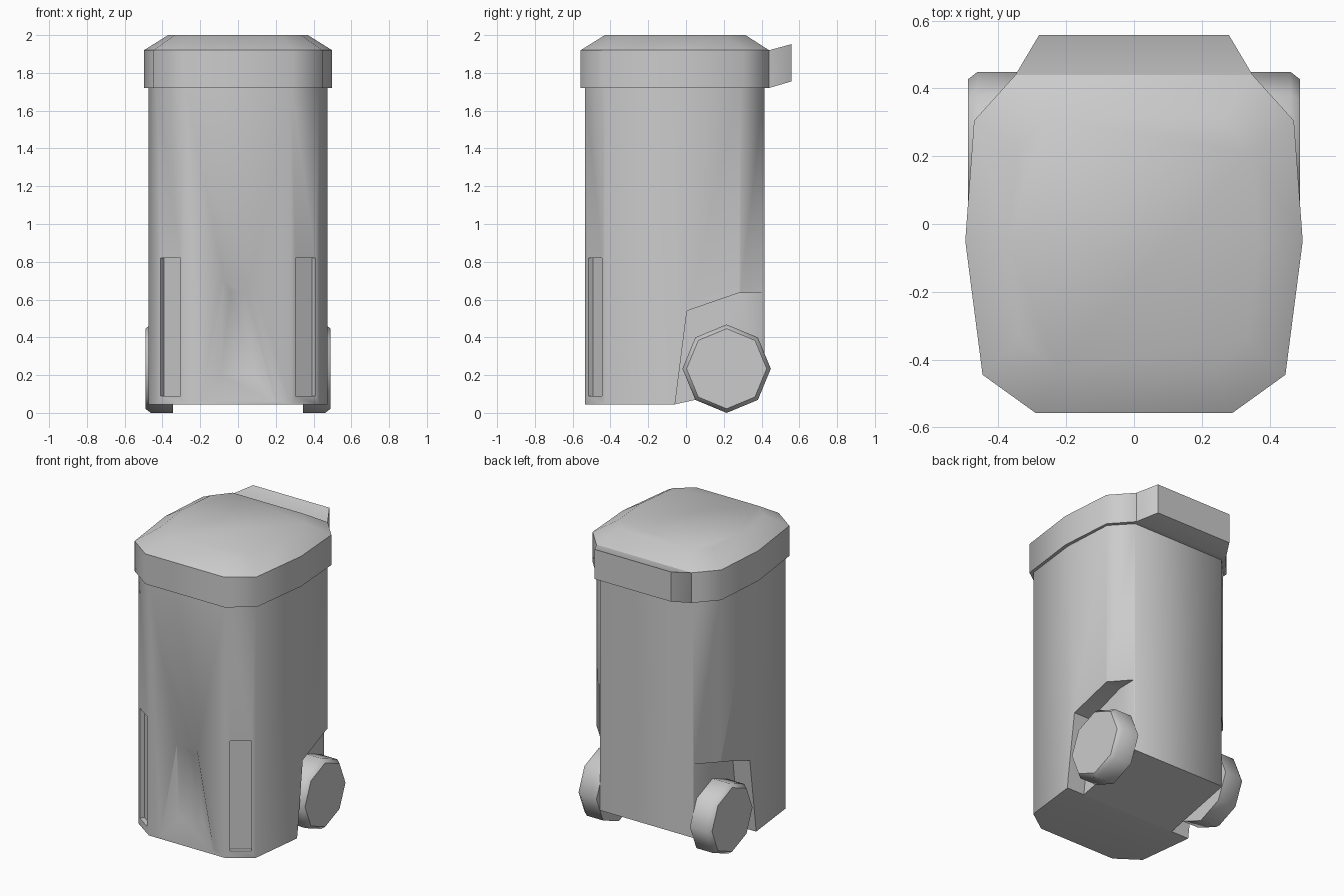
import bpy, bmesh, math
from mathutils import Vector

if "Cube" in bpy.data.objects:
    bpy.data.objects.remove(bpy.data.objects["Cube"])


def loft(name, rings):
    """Closed solid through rings of equal point count."""
    bm = bmesh.new()
    loops = [[bm.verts.new(p) for p in ring] for ring in rings]
    n = len(loops[0])
    for a, b in zip(loops, loops[1:]):
        for i in range(n):
            j = (i + 1) % n
            bm.faces.new((a[i], a[j], b[j], b[i]))
    bm.faces.new(loops[0])
    bm.faces.new(loops[-1])
    bmesh.ops.recalc_face_normals(bm, faces=bm.faces)
    mesh = bpy.data.meshes.new(name)
    bm.to_mesh(mesh)
    bm.free()
    ob = bpy.data.objects.new(name, mesh)
    bpy.context.collection.objects.link(ob)
    return ob


def mirrored(half, z):
    """Full plan outline from its right half."""
    pts = half + [(-x, y) for x, y in reversed(half)]
    return [(x, y, z) for x, y in pts]


def select(ob):
    bpy.ops.object.select_all(action='DESELECT')
    ob.select_set(True)
    bpy.context.view_layer.objects.active = ob


def cut(ob, cutter):
    cutter.hide_render = True
    m = ob.modifiers.new("cut", 'BOOLEAN')
    m.operation = 'DIFFERENCE'
    m.solver = 'EXACT'
    m.object = cutter
    select(ob)
    bpy.ops.object.modifier_apply(modifier=m.name)
    bpy.data.objects.remove(cutter)


def smooth(ob, deg):
    select(ob)
    bpy.ops.object.shade_smooth_by_angle(angle=math.radians(deg))


# Bin body
plan = [(.28, -.535), (.43, -.43), (.475, -.05), (.455, .29), (.34, .415)]
body = loft("bin_body", [mirrored(plan, .045), mirrored(plan, 1.74)])

# Underside rising towards the back
wedge = [(-.06, .045), (.6, .19), (.6, -.1), (-.06, -.1)]
cut(body, loft("underside_cutter", [[(x, y, z) for y, z in wedge] for x in (-.6, .6)]))

for s in (-1, 1):
    # Wheel recess
    side = [(-.06, .03), (.005, .54), (.28, .635), (.6, .64), (.6, -.1), (-.06, -.1)]
    cut(body, loft("recess_cutter", [[(s * x, y, z) for y, z in side] for x in (.345, .6)]))

    # Vertical groove in the front corner
    a, b = Vector((.305, -.5175, 0)), Vector((.41, -.444, 0))
    out = Vector((.574, -.819, 0))
    rings = []
    for z in (.09, .82):
        ring = [a - out * .03, b - out * .03, b + out * .05, a + out * .05]
        rings.append([(s * p.x, p.y, z) for p in ring])
    cut(body, loft("groove_cutter", rings))

# Tapered dent in the middle of the front
dent = [[(-.04, .64), (.04, .64), (.09, .2), (-.09, .2)],
        [(-.075, .71), (.075, .71), (.2, .055), (-.2, .055)]]
cut(body, loft("dent_cutter", [[(x, y, z) for x, z in r]
                               for r, y in zip(dent, (-.49, -.537))]))
smooth(body, 50)

# Lid
rim = [(.29, -.558), (.447, -.445), (.498, -.05), (.472, .305), (.35, .44)]
crown = [(.23, -.43), (.335, -.34), (.37, -.05), (.345, .21), (.26, .315)]
lid = loft("lid", [mirrored(rim, 1.72), mirrored(rim, 1.92), mirrored(crown, 2.0)])
smooth(lid, 50)

# Handle at the back of the lid
grip = loft("lid_handle", [
    [(-.35, .43, 1.72), (.35, .43, 1.72), (.35, .43, 1.92), (-.35, .43, 1.92)],
    [(-.35, .44, 1.72), (.35, .44, 1.72), (.35, .44, 1.92), (-.35, .44, 1.92)],
    [(-.28, .558, 1.755), (.28, .558, 1.755), (.28, .558, 1.952), (-.28, .558, 1.952)]])
smooth(grip, 50)

# Wheels
for s, label in ((-1, "left"), (1, "right")):
    rings = []
    for x, r in ((.343, .234), (.462, .234), (.49, .212)):
        rings.append([(s * x, .215 + r * math.cos(k * math.pi / 4),
                       .234 + r * math.sin(k * math.pi / 4)) for k in range(8)])
    smooth(loft("wheel_" + label, rings), 50)
